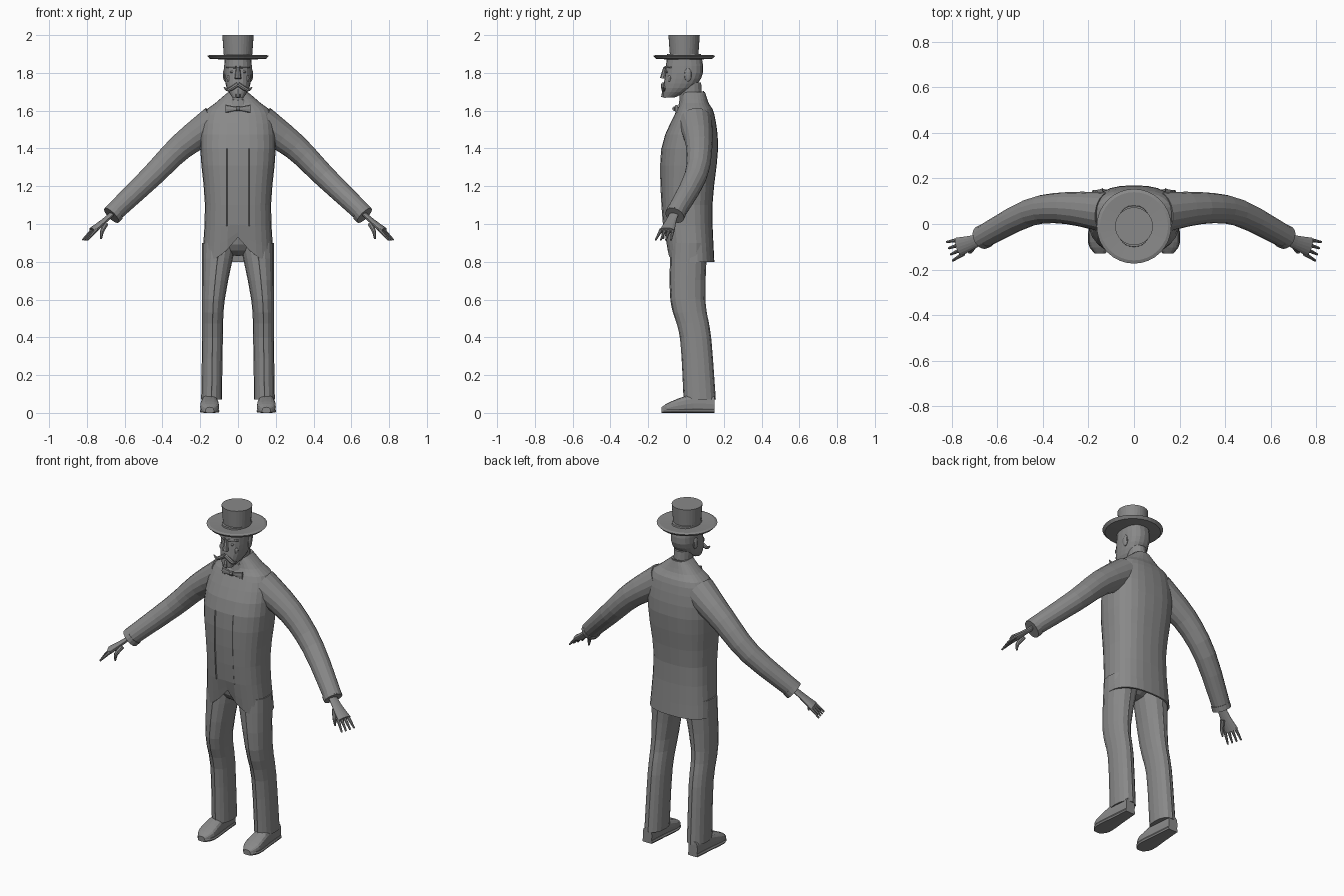
import bpy, bmesh, math
from mathutils import Vector

cube = bpy.data.objects.get("Cube")
if cube:
    bpy.data.objects.remove(cube, do_unlink=True)

GREY = (0.25, 0.25, 0.25, 1)
grey = bpy.data.materials.new("plain grey")
grey.use_nodes = True
grey.diffuse_color = GREY
grey.node_tree.nodes["Principled BSDF"].inputs["Base Color"].default_value = GREY
SIDES = (("left", 1), ("right", -1))


def spline(keys, steps=3):
    """Smooth curve through number tuples of any length."""
    keys = [Vector(key) for key in keys]
    padded = [keys[0]] + keys + [keys[-1]]
    curve = []
    for before, start, end, after in zip(padded, keys, keys[1:], padded[3:]):
        for step in range(steps):
            t = step / steps
            leaving, arriving = (end - before) / 2, (after - start) / 2
            ease = t * t * (3 - 2 * t)
            curve.append(start + (end - start) * ease + leaving * t * (1 - t) ** 2
                         - arriving * t * t * (1 - t))
    return curve + [keys[-1]]


def superellipse(value, power):
    return math.copysign(abs(value) ** (2 / power), value)


def loft(name, rings, sides=16, power=2, mirror=1, open_end=False, warp=None):
    """Skin superellipse rings given as centre, half axis, half axis."""
    bm = bmesh.new()
    grid = []
    for centre, u, v in rings:
        row = []
        for k in range(sides):
            angle = math.tau * k / sides
            p = (Vector(centre) + Vector(u) * superellipse(math.cos(angle), power)
                 + Vector(v) * superellipse(math.sin(angle), power))
            if warp:
                warp(p)
            row.append(bm.verts.new((p.x * mirror, p.y, p.z)))
        grid.append(row)
    for low, high in zip(grid, grid[1:]):
        for k in range(sides):
            bm.faces.new((low[k - 1], low[k], high[k], high[k - 1]))
    bm.faces.new(grid[0])
    if not open_end:
        bm.faces.new(grid[-1])
    bmesh.ops.recalc_face_normals(bm, faces=bm.faces)
    mesh = bpy.data.meshes.new(name)
    bm.to_mesh(mesh)
    bm.free()
    mesh.materials.append(grey)
    obj = bpy.data.objects.new(name, mesh)
    bpy.context.collection.objects.link(obj)
    return obj


def level(z, centre_x, half_width, front, back):
    """Horizontal ring from its width and its front and back limits."""
    return ((centre_x, (front + back) / 2, z), (half_width, 0, 0), (0, (back - front) / 2, 0))


def tube(name, keys, hint=(0, 1, 0), flat=1, **options):
    """Smooth tube through x, y, z, radius keys, flattened across the hint."""
    path = spline(keys)
    rings = []
    for i, key in enumerate(path):
        before, after = path[max(i - 1, 0)], path[min(i + 1, len(path) - 1)]
        along = (after - before).to_3d().normalized()
        u = Vector(hint) - along * along.dot(Vector(hint))
        u.normalize()
        rings.append((key.to_3d(), u * key.w, along.cross(u) * key.w * flat))
    return loft(name, rings, **options)


def ball(name, location, size, mirror=1):
    x, y, z = location
    bpy.ops.mesh.primitive_uv_sphere_add(segments=12, ring_count=8, radius=1,
                                         location=(x * mirror, y, z), scale=size)
    obj = bpy.context.object
    obj.name = name
    obj.data.materials.append(grey)


# Coat: height, half width, front, back
COAT = spline([(1.7, .05, -.02, .1), (1.64, .12, -.03, .12), (1.58, .18, -.06, .15),
               (1.4, .2, -.13, .17), (1.1, .175, -.13, .14), (.8, .19, -.1, .15)])
COAT_POWER = 2.5
WAIST = 1


def cutaway(p):
    """Raise the hem towards the middle of the front."""
    if p.z < WAIST:
        hem = .8
        if p.y < 0:
            hem += .13 * max(0, 1 - abs(p.x) / .19) ** 2
        p.z = WAIST + (hem - WAIST) * (WAIST - p.z) / .2


coat = loft("coat", [level(z, 0, *limits) for z, *limits in COAT], sides=28,
            power=COAT_POWER, open_end=True, warp=cutaway)
cloth = coat.modifiers.new("cloth thickness", "SOLIDIFY")
cloth.thickness = .01
cloth.offset = -1

# Long front seams follow the coat surface
SEAM_X = .06
seam = []
for z, half_width, front, back in COAT:
    if .9 < z < 1.45:
        bulge = (1 - (SEAM_X / half_width) ** COAT_POWER) ** (1 / COAT_POWER)
        seam.append((SEAM_X, (front + back) / 2 - (back - front) / 2 * bulge, z, .004))

# Neck and slanted collar
loft("neck", [level(1.6, 0, .05, -.03, .09), level(1.75, 0, .05, -.04, .08)])
loft("collar", [((0, .03, z), (width, 0, 0), (0, width, .025))
                for z, width in ((1.62, .075), (1.68, .065))])

# Head
HEAD = spline([(1.67, .03, -.12, -.06), (1.72, .06, -.12, .04),
               (1.8, .073, -.11, .09), (1.9, .07, -.1, .08)])
loft("head", [level(z, 0, *limits) for z, *limits in HEAD], sides=20, power=2.4)
tube("nose", [(0, -.11, 1.83, .01), (0, -.12, 1.77, .018)], sides=8)
tube("goatee", [(0, -.11, 1.71, .015), (0, -.12, 1.67, .012)], sides=8)

# Hat: brim and flared crown in one turned profile of radius and height
HAT = [(.07, 1.87), (.15, 1.875), (.164, 1.89), (.15, 1.895), (.075, 1.89), (.083, 2)]
loft("hat", [((0, -.01, z), (r, 0, 0), (0, r, 0)) for r, z in HAT], sides=32)

# Hips inside the coat
ball("trouser_seat", (0, .01, .93), (.14, .1, .1))
tube("bow_tie_knot", [(-.01, -.06, 1.61, .013), (.01, -.06, 1.61, .013)], sides=8)

# Leg: height, centre, half width, front, back
LEG = spline([(.9, .1, .09, -.08, .11), (.6, .13, .06, -.08, .1),
              (.4, .135, .055, -.03, .13), (.07, .14, .055, -.01, .155)])
# Shoe: depth, half width, height
SHOE = spline([(-.13, .02, .03), (-.08, .05, .06), (.04, .04, .1), (.15, .03, .09)])
# Hand: fingers fan out from the knuckles
ACROSS = Vector((.3, .95, 0))
KNUCKLE = Vector((.76, -.1, .97))
REACH = Vector((.05, -.02, -.055))
FINGERS = ("index", "middle", "ring", "little")

for label, side in SIDES:
    # Face
    tube(f"{label}_eyebrow", [(.01, -.11, 1.83, .007), (.06, -.08, 1.83, .005)],
         sides=6, mirror=side)
    ball(f"{label}_eye", (.03, -.1, 1.805), (.012, .007, .006), side)
    ball(f"{label}_cheek", (.045, -.085, 1.77), (.015, .012, .02), side)
    ball(f"{label}_ear", (.07, .01, 1.79), (.01, .02, .035), side)
    tube(f"{label}_moustache", [(0, -.12, 1.74, .012), (.05, -.12, 1.71, .01),
                                (.075, -.12, 1.725, .002)], sides=8, mirror=side)

    # Clothing details
    tube(f"{label}_bow_tie_wing", [(0, -.06, 1.61, .008), (.065, -.05, 1.61, .022)],
         hint=(0, 0, 1), flat=.4, sides=8, power=3, mirror=side)
    tube(f"{label}_coat_seam", seam, sides=4, mirror=side)

    # Trouser leg with pressed creases
    loft(f"{label}_trouser_leg", [level(*ring) for ring in LEG], power=2.3, mirror=side)
    for face, column in (("front", 3), ("back", 4)):
        tube(f"{label}_{face}_crease", [(ring[1], ring[column], ring[0], .003) for ring in LEG],
             hint=(1, 0, 0), sides=4, mirror=side)

    # Shoe on a slightly wider sole
    loft(f"{label}_shoe", [((.15, y, height / 2), (width, 0, 0), (0, 0, height / 2))
                           for y, width, height in SHOE], power=2.8, mirror=side)
    loft(f"{label}_sole", [((.15, y, .01), (width + .003, 0, 0), (0, 0, .01))
                           for y, width, height in SHOE], sides=8, power=6, mirror=side)

    # Sleeve and cuff
    tube(f"{label}_sleeve", [(.12, .05, 1.54, .09), (.3, .07, 1.41, .07),
                             (.46, .05, 1.25, .06), (.67, -.06, 1.05, .05)], mirror=side)
    tube(f"{label}_cuff", [(.65, -.05, 1.065, .053), (.67, -.06, 1.045, .053)], mirror=side)

    # Palm, thumb and fingers
    tube(f"{label}_palm", [(.66, -.06, 1.06, .025), (.71, -.08, 1.015, .03),
                           (.77, -.1, .965, .042)], hint=ACROSS, flat=.45, mirror=side)
    tube(f"{label}_thumb", [(.7, -.09, 1, .014), (.72, -.12, .96, .011), (.725, -.12, .92, .005)],
         hint=ACROSS, sides=8, mirror=side)
    for i, finger in enumerate(FINGERS):
        spread = ACROSS * .022 * (i - 1.5)
        base = KNUCKLE + spread
        tip = base + REACH + spread * .3
        tube(f"{label}_{finger}_finger", [(*base, .01), (*tip, .005)],
             hint=ACROSS, sides=8, mirror=side)
